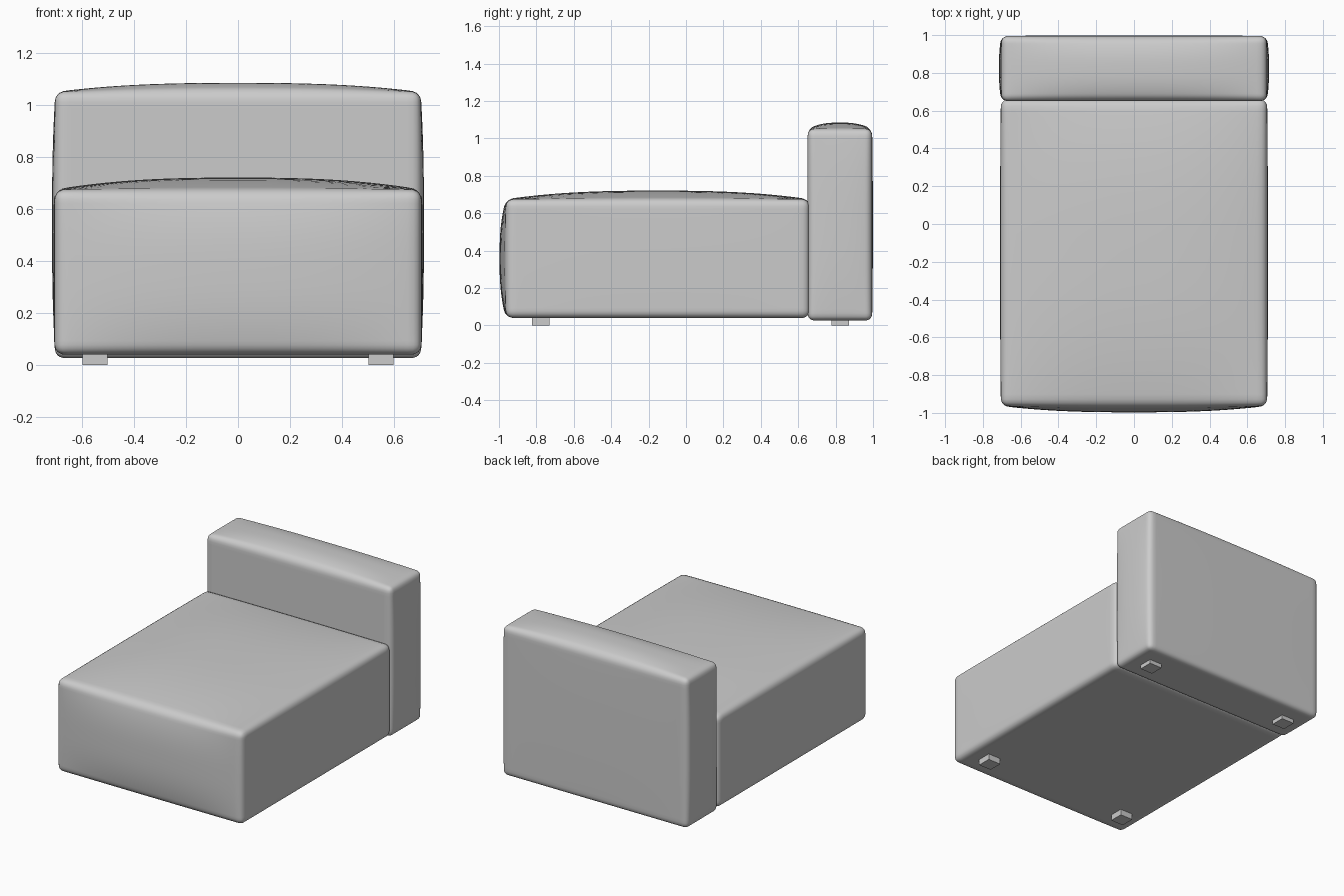
import bpy, bmesh, math
from mathutils import Vector

cube = bpy.data.objects.get("Cube")
if cube:
    bpy.data.objects.remove(cube, do_unlink=True)

fabric = bpy.data.materials.new("light grey fabric")
fabric.use_nodes = True
grey = (0.6, 0.6, 0.6, 1)
fabric.diffuse_color = grey
fabric.node_tree.nodes["Principled BSDF"].inputs["Base Color"].default_value = grey


def add_object(name, bm, smooth):
    mesh = bpy.data.meshes.new(name)
    bm.to_mesh(mesh)
    bm.free()
    mesh.materials.append(fabric)
    for poly in mesh.polygons:
        poly.use_smooth = smooth
    obj = bpy.data.objects.new(name, mesh)
    bpy.context.collection.objects.link(obj)
    return obj


def cushion(name, low, high, radius, bulge):
    """Rounded box whose faces swell; bulge maps (axis, sign) to a height."""
    low, high = Vector(low), Vector(high)
    mid, half = (low + high) / 2, (high - low) / 2
    bm = bmesh.new()
    bmesh.ops.create_cube(bm, size=2)
    bmesh.ops.subdivide_edges(bm, edges=bm.edges[:], cuts=31, use_grid_fill=True)
    for v in bm.verts:
        # crowd the grid towards the edges, then round them off
        s = Vector([math.sin(c * math.pi / 2) for c in v.co])
        p = Vector([c * h for c, h in zip(s, half)])
        core = Vector([max(-h + radius, min(h - radius, c)) for c, h in zip(p, half)])
        offset = p - core
        if offset.length > 1e-6:
            p = core + offset.normalized() * radius
        # swell each chosen face, most at its centre
        n = [c / h for c, h in zip(p, half)]
        push = Vector((0, 0, 0))
        for (axis, sign), height in bulge.items():
            facing = max(0, n[axis] * sign)
            a, b = [n[i] for i in range(3) if i != axis]
            push[axis] += sign * height * facing ** 3 * (1 - abs(a) ** 2.6) * (1 - abs(b) ** 2.6)
        v.co = mid + p + push
    return add_object(name, bm, True)


# Upholstered seat and backrest
cushion("seat", (-0.705, -0.963, 0.04), (0.705, 0.66, 0.675), 0.04,
        {(2, 1): 0.046, (1, -1): 0.034, (0, 1): 0.004, (0, -1): 0.004})
cushion("backrest", (-0.702, 0.65, 0.027), (0.702, 0.995, 1.05), 0.035,
        {(2, 1): 0.035, (0, 1): 0.013, (0, -1): 0.013, (1, 1): 0.004})

# Four small block feet
for side, x in (("left", 0.55), ("right", -0.55)):
    for end, y in (("front", -0.777), ("back", 0.825)):
        bm = bmesh.new()
        bmesh.ops.create_cube(bm, size=1)
        bmesh.ops.scale(bm, vec=(0.095, 0.095, 0.05), verts=bm.verts)
        bmesh.ops.translate(bm, vec=(x, y, 0.025), verts=bm.verts)
        add_object(f"{end}_{side}_foot", bm, False)
